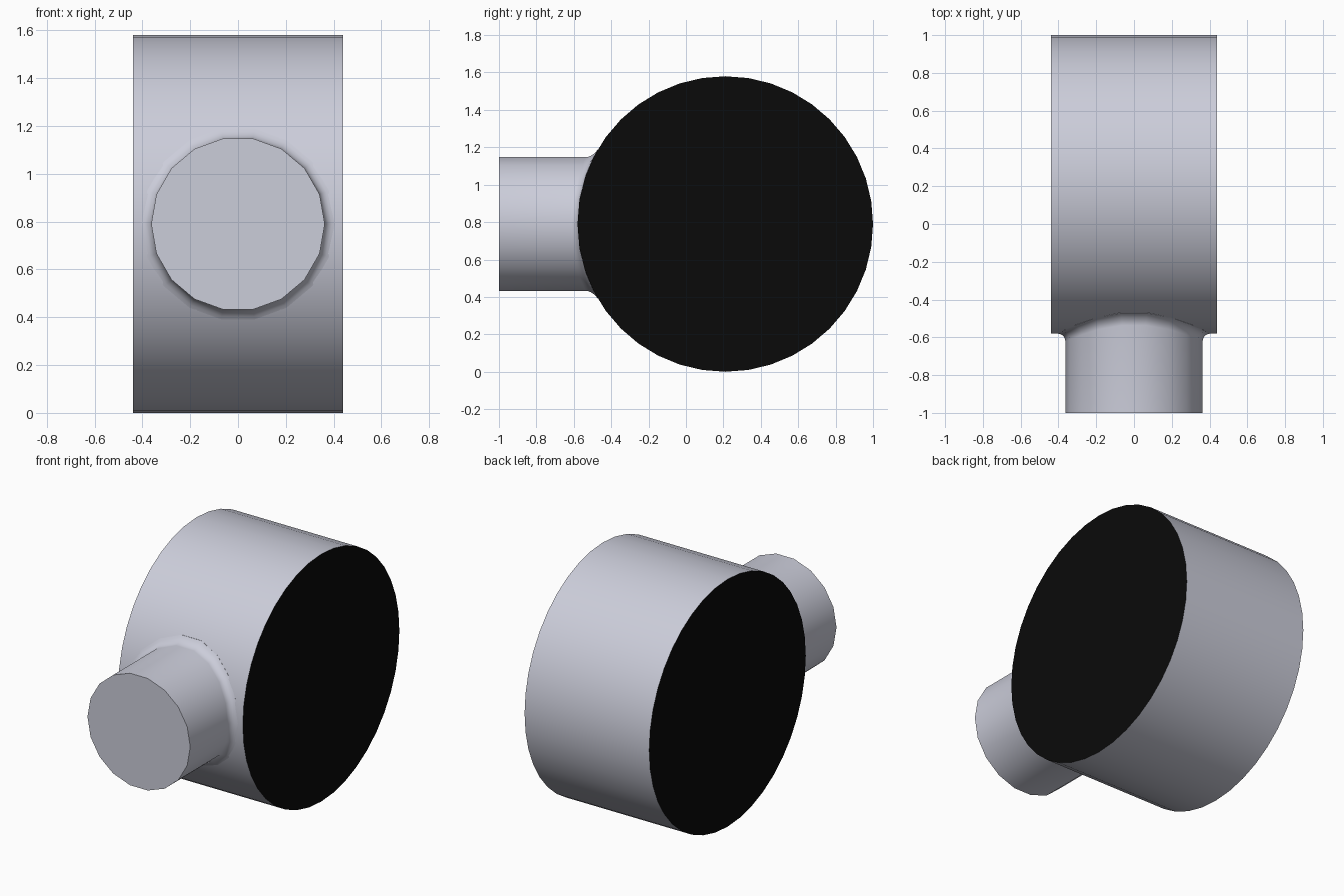
import bpy, bmesh, math

if "Cube" in bpy.data.objects:
    bpy.data.objects.remove(bpy.data.objects["Cube"])

R, HALF, CY, CZ = 0.79, 0.44, 0.21, 0.79   # drum radius, half width, centre
PIPE_R, FILLET, SIDES = 0.363, 0.042, 18


def material(name, rgb):
    m = bpy.data.materials.new(name)
    m.diffuse_color = (*rgb, 1)
    m.use_nodes = True
    m.node_tree.nodes["Principled BSDF"].inputs["Base Color"].default_value = m.diffuse_color
    return m


grey = material("pale_grey", (0.60, 0.61, 0.70))
black = material("black", (0.003, 0.003, 0.003))


def loft(name, rings, mats, cap_index, cap_start=True, cap_end=True):
    """Skin a list of point rings into a smooth-sided object."""
    bm = bmesh.new()
    vs = [[bm.verts.new(p) for p in ring] for ring in rings]
    n = len(vs[0])
    for a, b in zip(vs, vs[1:]):
        for i in range(n):
            j = (i + 1) % n
            bm.faces.new((a[i], a[j], b[j], b[i]))
    for use, ring in ((cap_start, vs[0][::-1]), (cap_end, vs[-1])):
        if use:
            bm.faces.new(ring).material_index = cap_index
    bmesh.ops.recalc_face_normals(bm, faces=bm.faces[:])
    me = bpy.data.meshes.new(name)
    bm.to_mesh(me)
    bm.free()
    for m in mats:
        me.materials.append(m)
    ob = bpy.data.objects.new(name, me)
    bpy.context.collection.objects.link(ob)
    bpy.ops.object.select_all(action='DESELECT')
    ob.select_set(True)
    bpy.context.view_layer.objects.active = ob
    bpy.ops.object.shade_smooth_by_angle(angle=math.radians(40))
    return ob


# Drum with black end faces
def drum_ring(x, n=40):
    return [(x, CY + R * math.cos(2 * math.pi * i / n),
             CZ + R * math.sin(2 * math.pi * i / n)) for i in range(n)]


loft("drum", [drum_ring(-HALF), drum_ring(HALF)], [grey, black], 1)


# Round pipe at the front, flaring into the drum through a fillet
def pipe_ring(r, lift=None):
    ring = []
    for i in range(SIDES):
        a = 2 * math.pi * i / SIDES
        x, z = r * math.cos(a), r * math.sin(a)
        y = -1 if lift is None else CY - math.sqrt(R * R - z * z) - lift
        ring.append((x, y, CZ + z))
    return ring


rings = [pipe_ring(PIPE_R)]
for k in range(6):
    t = math.pi / 2 * k / 5
    rings.append(pipe_ring(PIPE_R + FILLET * (1 - math.cos(t)),
                           FILLET * (1 - math.sin(t))))
# The closed back lies hidden inside the drum
rings.append([(x, CY - 0.3, z) for x, y, z in pipe_ring(PIPE_R)])
loft("front_pipe", rings, [grey], 0)
